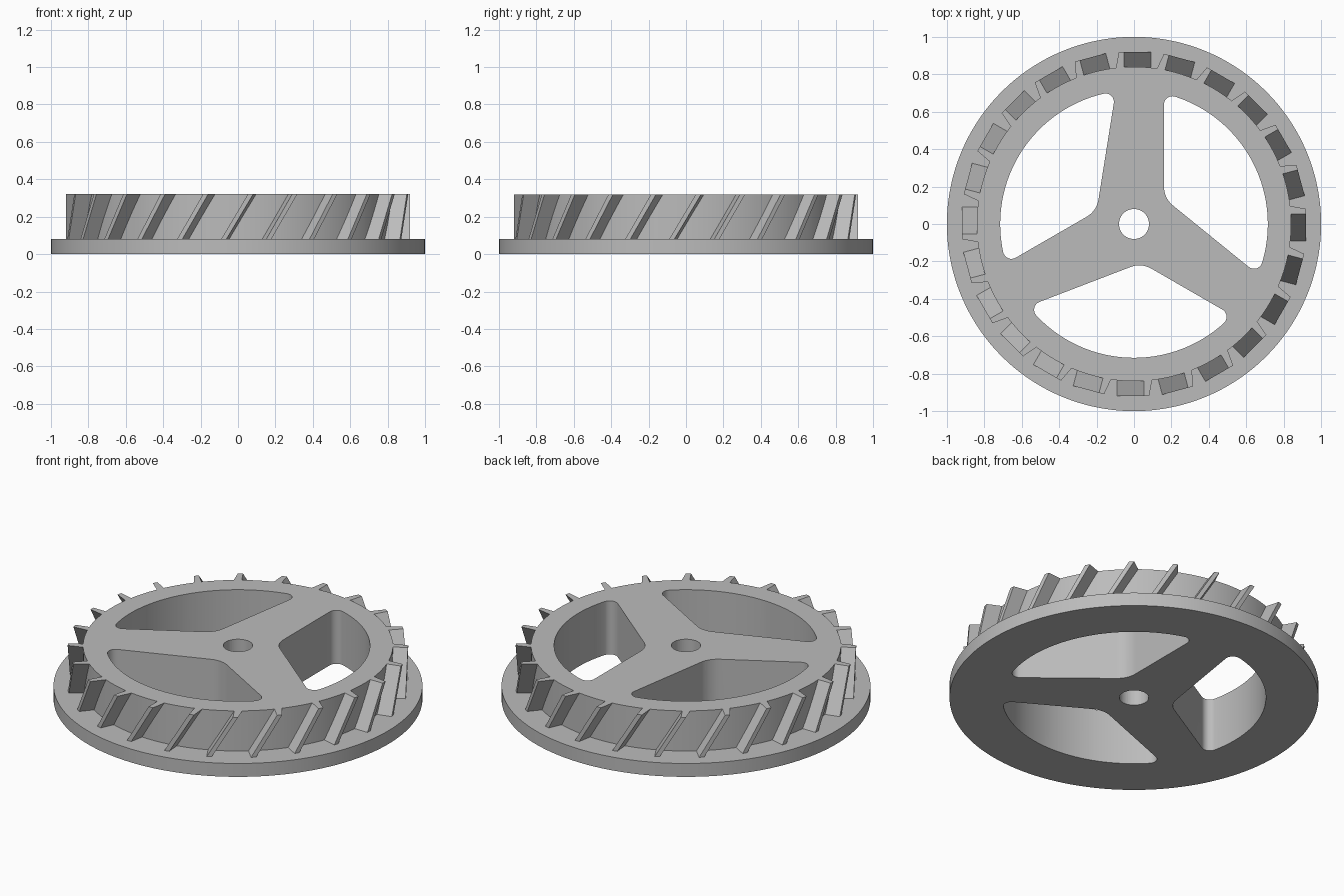
import bpy, bmesh, math
from math import pi, sin, cos, atan2
from mathutils import Vector, Matrix

if "Cube" in bpy.data.objects:
    bpy.data.objects.remove(bpy.data.objects["Cube"])

FLANGE_TOP, TOP = 0.08, 0.32
ROOT_R, TIP_R, RIM_R = 0.84, 0.92, 0.715
TEETH = 24

grey = bpy.data.materials.new("plain grey")
grey.use_nodes = True
grey.diffuse_color = (0.5, 0.5, 0.5, 1)
grey.node_tree.nodes["Principled BSDF"].inputs["Base Color"].default_value = (0.5, 0.5, 0.5, 1)


def add_prism(bm, bottom, top):
    """Closed solid between two outlines with equal point counts."""
    low = [bm.verts.new(p) for p in bottom]
    high = [bm.verts.new(p) for p in top]
    bm.faces.new(low[::-1])
    bm.faces.new(high)
    n = len(low)
    for i in range(n):
        j = (i + 1) % n
        bm.faces.new((low[i], low[j], high[j], high[i]))


def finish(name, bm):
    bmesh.ops.recalc_face_normals(bm, faces=bm.faces)
    mesh = bpy.data.meshes.new(name)
    bm.to_mesh(mesh)
    bm.free()
    mesh.materials.append(grey)
    obj = bpy.data.objects.new(name, mesh)
    bpy.context.collection.objects.link(obj)
    return obj


def arc(center, radius, start, end, steps):
    """Points along the shorter sweep from start to end."""
    sweep = (end - start + pi) % (2 * pi) - pi
    return [center + radius * Vector((cos(start + sweep * i / steps), sin(start + sweep * i / steps)))
            for i in range(steps + 1)]


def angle(v):
    return atan2(v.y, v.x)


def window_outline():
    """Rounded sector: two straight spoke sides, an inner fillet and the rim arc."""
    corner, r_out, r_in = Vector((0.16, 0.138)), 0.045, 0.13
    sides = [(Vector((0, 1)), Vector((1, 0)))]
    d = Vector((0.777, -0.63)).normalized()
    sides.append((d, Vector((-d.y, d.x))))
    # outer fillets touch a straight side and the rim circle
    ends = []
    for d, n in sides:
        base = corner + n * r_out
        b = base.dot(d)
        t = -b + math.sqrt(b * b - base.dot(base) + (RIM_R - r_out) ** 2)
        c = base + d * t
        ends.append((c, angle(-n), angle(c)))
    (c1, s1, e1), (c2, s2, e2) = ends
    # inner fillet touches both straight sides
    (d1, n1), (d2, n2) = sides
    half = d1.angle(d2) / 2
    c0 = corner + (d1 + d2).normalized() * r_in / sin(half)
    pts = arc(c0, r_in, angle(-n1), angle(-n2), 8)
    pts += arc(c2, r_out, s2, e2, 8)
    pts += arc(Vector((0, 0)), RIM_R, e2, e1, 40)[1:-1]
    pts += arc(c1, r_out, e1, s1, 8)
    return pts


# wheel: stepped disc turned from a profile
bm = bmesh.new()
profile = [(0, 0), (1, 0), (1, FLANGE_TOP), (ROOT_R, FLANGE_TOP), (ROOT_R, TOP), (0, TOP)]
line = [bm.verts.new((r, 0, z)) for r, z in profile]
edges = [bm.edges.new(pair) for pair in zip(line, line[1:])]
bmesh.ops.spin(bm, geom=line + edges, axis=(0, 0, 1), cent=(0, 0, 0),
               angle=2 * pi, steps=144, use_duplicate=False)
bmesh.ops.remove_doubles(bm, verts=bm.verts, dist=0.0001)
wheel = finish("wheel_body", bm)

# cutter: three spoke windows and the axle hole
bm = bmesh.new()
outline = window_outline()
hole = [Vector((0.08 * cos(i * pi / 24), 0.08 * sin(i * pi / 24))) for i in range(48)]
shapes = [hole]
for k in range(3):
    turn = Matrix.Rotation(k * 2 * pi / 3, 2)
    shapes.append([turn @ p for p in outline])
for shape in shapes:
    add_prism(bm, [(p.x, p.y, -0.2) for p in shape], [(p.x, p.y, 0.6) for p in shape])
cutter = finish("opening_cutter", bm)
cutter.hide_render = True

cut = wheel.modifiers.new("openings", "BOOLEAN")
cut.operation = "DIFFERENCE"
cut.solver = "EXACT"
cut.object = cutter
bpy.context.view_layer.objects.active = wheel
bpy.ops.object.modifier_apply(modifier=cut.name)
bpy.data.objects.remove(cutter)

# slanted teeth around the hub, leaning counter-clockwise towards the top
bm = bmesh.new()
section = [(-0.098, 0.825), (-0.053, 0.825), (-0.053, TIP_R), (-0.081, TIP_R)]
LEAN = 0.143
for k in range(TEETH):
    turn = Matrix.Rotation(k * 2 * pi / TEETH, 3, "Z")
    add_prism(bm, [turn @ Vector((x + LEAN, y, FLANGE_TOP)) for x, y in section],
              [turn @ Vector((x, y, TOP)) for x, y in section])
teeth = finish("slanted_teeth", bm)

# smooth the round walls, keep the edges crisp
bpy.ops.object.select_all(action="DESELECT")
wheel.select_set(True)
bpy.context.view_layer.objects.active = wheel
bpy.ops.object.shade_smooth_by_angle(angle=math.radians(30))
